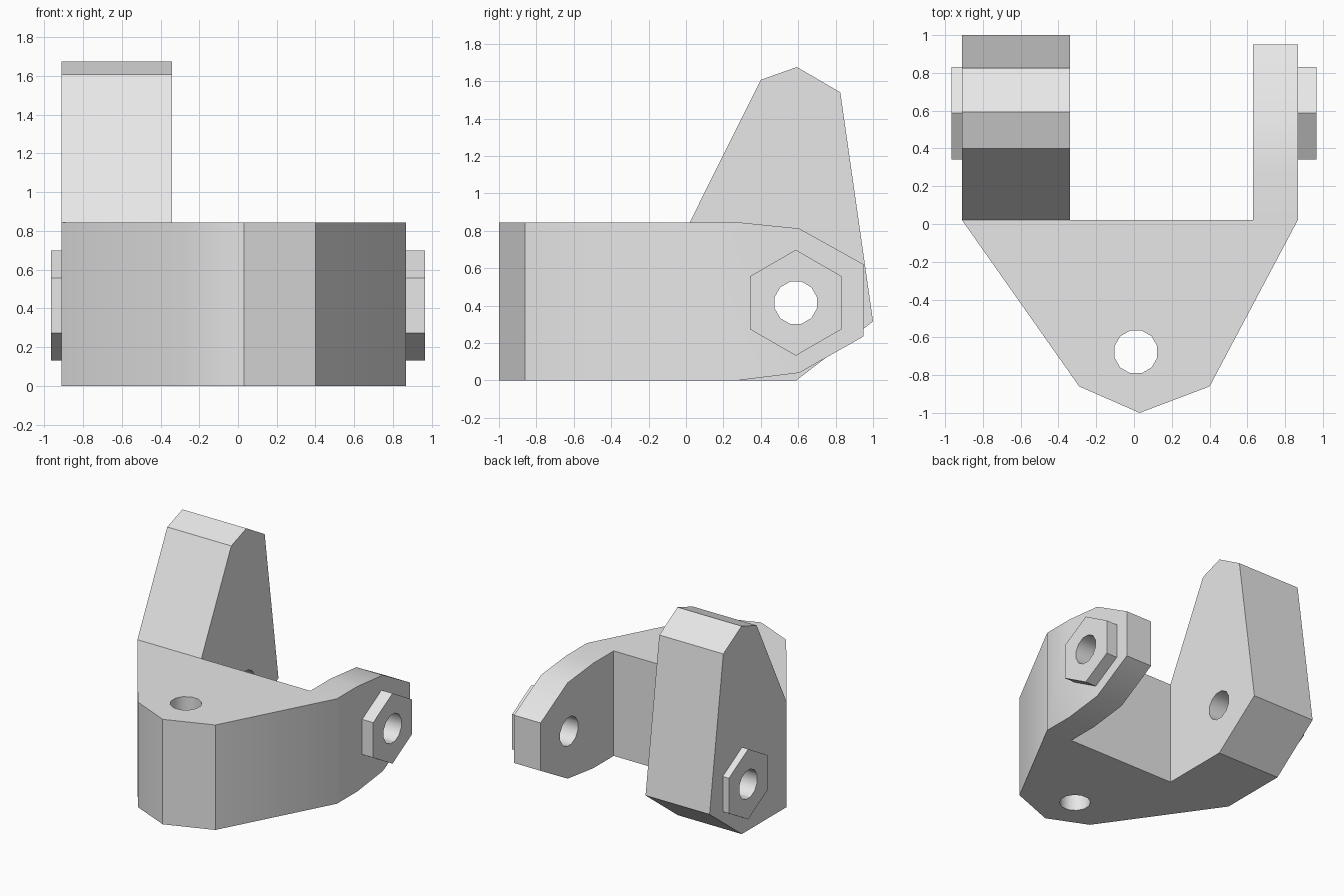
import bpy, bmesh, math
from mathutils import Vector

cube = bpy.data.objects.get("Cube")
if cube:
    bpy.data.objects.remove(cube, do_unlink=True)

grey = bpy.data.materials.new("plain_grey")
grey.use_nodes = True
grey.diffuse_color = (0.8, 0.8, 0.8, 1)
grey.node_tree.nodes["Principled BSDF"].inputs["Base Color"].default_value = (0.8, 0.8, 0.8, 1)


def prism(name, profile, axis, low, high):
    """Extrude a flat profile: (x, y) along z, or (y, z) along x."""
    bm = bmesh.new()
    place = (lambda a, b: (a, b, low)) if axis == "z" else (lambda a, b: (low, a, b))
    face = bm.faces.new([bm.verts.new(place(a, b)) for a, b in profile])
    out = bmesh.ops.extrude_face_region(bm, geom=[face])
    shift = Vector((0, 0, high - low)) if axis == "z" else Vector((high - low, 0, 0))
    bmesh.ops.translate(bm, vec=shift,
                        verts=[v for v in out["geom"] if isinstance(v, bmesh.types.BMVert)])
    bmesh.ops.recalc_face_normals(bm, faces=bm.faces)
    mesh = bpy.data.meshes.new(name)
    bm.to_mesh(mesh)
    bm.free()
    mesh.materials.append(grey)
    obj = bpy.data.objects.new(name, mesh)
    bpy.context.collection.objects.link(obj)
    return obj


def polygon(centre, radius, sides, turn):
    angles = [turn + 2 * math.pi * i / sides for i in range(sides)]
    return [(centre[0] + radius * math.cos(t), centre[1] + radius * math.sin(t)) for t in angles]


def select(obj):
    bpy.ops.object.select_all(action="DESELECT")
    obj.select_set(True)
    bpy.context.view_layer.objects.active = obj


def combine(obj, tool, operation):
    """Apply a boolean and discard its tool."""
    select(obj)
    mod = obj.modifiers.new("bool", "BOOLEAN")
    mod.operation, mod.solver, mod.object = operation, "EXACT", tool
    bpy.ops.object.modifier_apply(modifier=mod.name)
    bpy.data.objects.remove(tool, do_unlink=True)


TOP = 0.845
BACK = 0.02
OUT_R, OUT_L = -0.91, 0.867
PIVOT = (0.587, 0.415)
HOLE = 0.117
TURN = math.pi / 12

# Wedge-shaped base with the short arm, trimmed to the arm's side outline
footprint = [(OUT_R, BACK), (-0.29, -0.86), (0.03, -1), (0.4, -0.86),
             (OUT_L, BACK), (OUT_L, 0.95), (0.63, 0.95), (0.63, BACK)]
arm_side = [(-1.1, 0), (0.28, 0), (0.605, 0.04), (0.95, 0.235),
            (0.95, 0.62), (0.605, 0.812), (0.28, TOP), (-1.1, TOP)]
bracket = prism("bracket_body", footprint, "z", -0.1, 1)
combine(bracket, prism("arm_outline", arm_side, "x", -1.2, 1.2), "INTERSECT")

# Tall tower on the other side
tower_side = [(BACK, 0), (0.59, 0), (1, 0.315), (0.825, 1.54),
              (0.593, 1.675), (0.4, 1.607), (BACK, TOP)]
combine(bracket, prism("tower", tower_side, "x", OUT_R, -0.34), "UNION")

# Hexagonal bosses on the outer faces
hexagon = polygon(PIVOT, 0.283, 6, math.pi / 2)
right_boss = prism("right_hex_boss", hexagon, "x", -0.965, OUT_R)
left_boss = prism("left_hex_boss", hexagon, "x", OUT_L, 0.965)

# Pivot hole through everything, and the upright hole in the base
for part in (bracket, right_boss, left_boss):
    combine(part, prism("pivot_cutter", polygon(PIVOT, HOLE, 12, TURN), "x", -1.3, 1.3),
            "DIFFERENCE")
combine(bracket, prism("pin_cutter", polygon((0.01, -0.677), HOLE, 12, TURN), "z", -0.3, 1.3),
        "DIFFERENCE")

# Merge flat neighbours and smooth only the shallow bends
for part in (bracket, right_boss, left_boss):
    bm = bmesh.new()
    bm.from_mesh(part.data)
    bmesh.ops.remove_doubles(bm, verts=bm.verts, dist=0.0005)
    bmesh.ops.dissolve_limit(bm, angle_limit=math.radians(0.5), verts=bm.verts, edges=bm.edges)
    bm.to_mesh(part.data)
    bm.free()
    select(part)
    bpy.ops.object.shade_smooth_by_angle(angle=math.radians(32))
